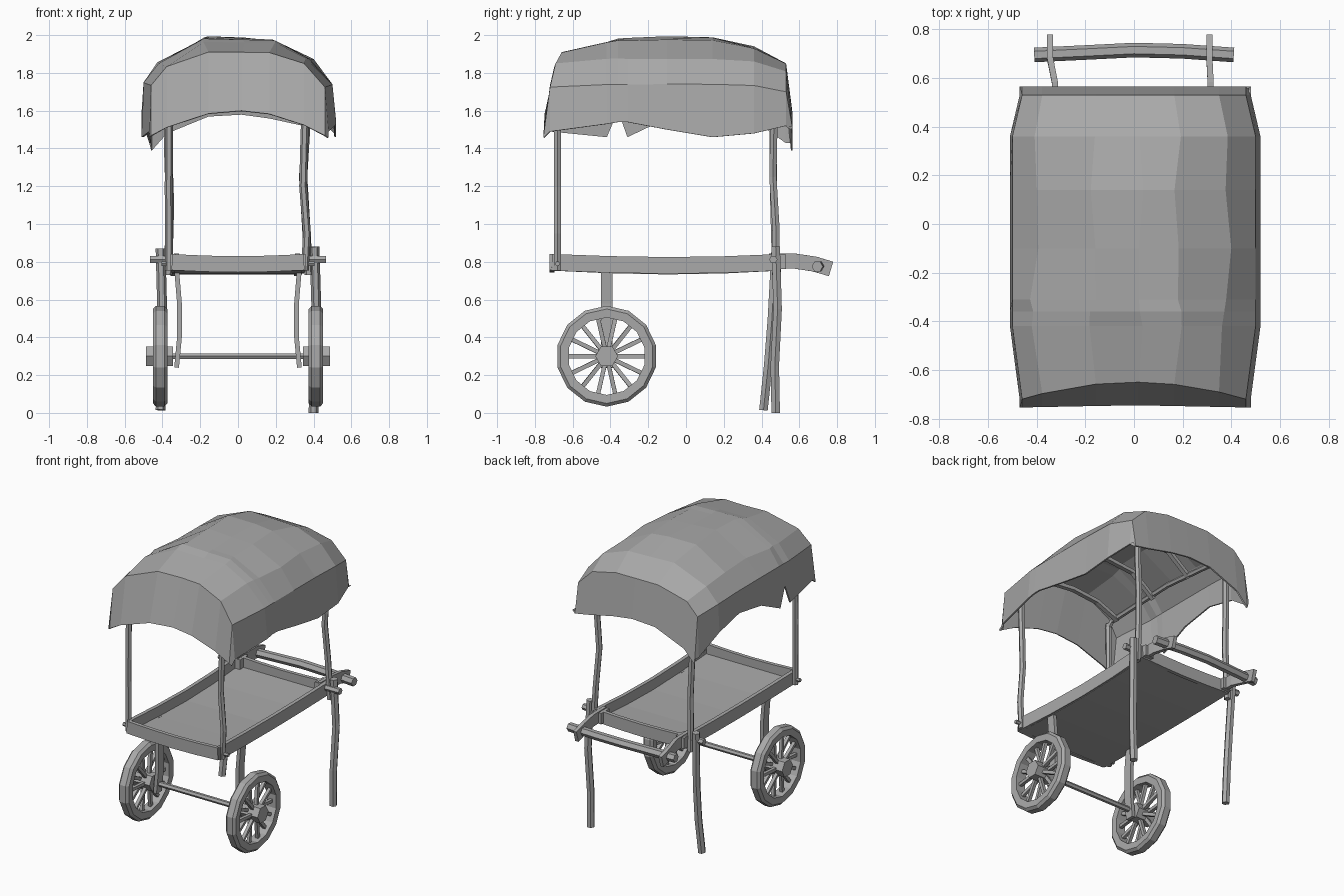
import bpy, bmesh, math, random
from mathutils import Vector

random.seed(4)
if "Cube" in bpy.data.objects:
    bpy.data.objects.remove(bpy.data.objects["Cube"])

grey = bpy.data.materials.new("weathered grey")
grey.use_nodes = True
GREY = (0.4, 0.4, 0.4, 1)
grey.diffuse_color = GREY
grey.node_tree.nodes["Principled BSDF"].inputs["Base Color"].default_value = GREY


def finish(bm, name):
    bmesh.ops.recalc_face_normals(bm, faces=bm.faces)
    mesh = bpy.data.meshes.new(name)
    bm.to_mesh(mesh)
    bm.free()
    mesh.materials.append(grey)
    obj = bpy.data.objects.new(name, mesh)
    bpy.context.collection.objects.link(obj)
    return obj


def rect(w, h):
    return [(-w / 2, -h / 2), (w / 2, -h / 2), (w / 2, h / 2), (-w / 2, h / 2)]


def ngon(r, n=6):
    return [(r * math.cos(math.tau * i / n), r * math.sin(math.tau * i / n)) for i in range(n)]


def sweep(bm, path, section):
    """Sweep a closed section along a path and cap both ends."""
    pts = [Vector(p) for p in path]
    whole = (pts[-1] - pts[0]).normalized()
    ref = Vector((0, 1, 0)) if abs(whole.z) > 0.7 else Vector((0, 0, 1))
    rings = []
    for i, p in enumerate(pts):
        t = (pts[min(i + 1, len(pts) - 1)] - pts[max(i - 1, 0)]).normalized()
        a = t.cross(ref).normalized()
        b = a.cross(t)
        rings.append([bm.verts.new(p + a * u + b * v) for u, v in section])
    n = len(section)
    for r, s in zip(rings, rings[1:]):
        for k in range(n):
            bm.faces.new((r[k], r[(k + 1) % n], s[(k + 1) % n], s[k]))
    bm.faces.new(rings[0])
    bm.faces.new(rings[-1])


def bar(name, path, section):
    bm = bmesh.new()
    sweep(bm, path, section)
    return finish(bm, name)


# Canopy: draped sheet, height drops combined from both directions, plus a hem ring
xs = [-0.5, -0.41, -0.17, 0.02, 0.18, 0.38, 0.5]
drop_x = [0.25, 0.14, 0.0, 0.01, 0.02, 0.12, 0.26]
ys = [-0.65, -0.42, -0.36, -0.31, -0.1, 0.14, 0.36, 0.53]
drop_y = [0.09, 0.03, 0.02, 0.015, 0, 0.01, 0.06, 0.15]
hem_right = [1.49, 1.46, 1.6, 1.46, 1.56, 1.6, 1.55, 1.43]
hem_left = [1.49, 1.53, 1.54, 1.54, 1.5, 1.46, 1.48, 1.52]
hem_back = [1.39, 1.48, 1.57, 1.58, 1.56, 1.52, 1.5]
NX, NY = len(xs), len(ys)


def sheet_point(i, j):
    x, y = xs[i], ys[j]
    z = 2 - math.hypot(drop_x[i], drop_y[j])
    if j == 0:
        y -= 0.28 * x * x
    if j in (0, NY - 1):
        x *= 0.92
    return Vector((x, y, z))


def hem_point(i, j):
    """Hem vertex for outer ring indices -1..NX and -1..NY."""
    ci, cj = min(max(i, 0), NX - 1), min(max(j, 0), NY - 1)
    p = sheet_point(ci, cj)
    if i < 0 or i >= NX:
        p.x += -0.01 if i < 0 else 0.02
        p.z = hem_right[cj] if i < 0 else hem_left[cj]
    if j < 0:
        p.y = -0.745 - 0.02 * abs(p.x)
        p.z = 1.6 - 0.62 * p.x ** 2
    elif j >= NY:
        p.y = 0.565
        p.z = hem_back[ci] if 0 <= i < NX else p.z
    return p


bm = bmesh.new()
grid = {}
for i in range(-1, NX + 1):
    for j in range(-1, NY + 1):
        inside = 0 <= i < NX and 0 <= j < NY
        p = sheet_point(i, j) if inside else hem_point(i, j)
        if inside and 0 < i < NX - 1 and 0 < j < NY - 1:
            p.x += random.uniform(-0.02, 0.02)
            p.z += random.uniform(-0.008, 0.002)
        grid[i, j] = bm.verts.new(p)
for i in range(-1, NX):
    for j in range(-1, NY):
        bm.faces.new((grid[i, j], grid[i + 1, j], grid[i + 1, j + 1], grid[i, j + 1]))
canopy = finish(bm, "canopy")
if sum(f.normal.z for f in canopy.data.polygons) < 0:
    canopy.data.flip_normals()
thick = canopy.modifiers.new("cloth thickness", "SOLIDIFY")
thick.thickness = 0.01
thick.offset = -1

# Roof frame: side rails and bent cross arches
for side, s in (("left", 1), ("right", -1)):
    bar(side + "_roof_rail", [(s * 0.36, -0.69, 1.75), (s * 0.36, -0.64, 1.79),
                              (s * 0.36, -0.1, 1.81), (s * 0.36, 0.47, 1.76)], ngon(0.018))
for k, (y, top) in enumerate([(-0.6, 1.87), (-0.25, 1.93), (0.1, 1.93), (0.45, 1.83)]):
    bar(f"roof_arch_{k + 1}", [(-0.37, y, 1.78), (-0.2, y, top - 0.02), (0, y, top),
                               (0.2, y, top - 0.02), (0.37, y, 1.78)], rect(0.03, 0.025))

# Canopy posts
bar("right_front_post", [(-0.365, -0.68, 0.755), (-0.367, -0.68, 1.2), (-0.362, -0.68, 1.78)], ngon(0.021))
bar("left_front_post", [(0.355, -0.68, 0.755), (0.365, -0.68, 0.95), (0.345, -0.68, 1.2),
                        (0.35, -0.68, 1.4), (0.362, -0.68, 1.78)], ngon(0.021))
bar("right_back_post", [(-0.37, 0.475, 0.73), (-0.36, 0.465, 1.1), (-0.37, 0.46, 1.4),
                        (-0.36, 0.47, 1.77)], ngon(0.022))
bar("left_back_post", [(0.375, 0.48, 0.73), (0.36, 0.475, 1.0), (0.345, 0.46, 1.25),
                       (0.36, 0.465, 1.5), (0.36, 0.47, 1.77)], ngon(0.022))

# Tray: sagging floor with four walls
sag = [(-0.71, 0.0), (-0.4, -0.014), (-0.1, -0.02), (0.2, -0.015), (0.5, 0.0)]
bar("tray_floor", [(0, y, 0.763 + d) for y, d in sag], rect(0.68, 0.02))
for side, s in (("left", 1), ("right", -1)):
    bar(side + "_tray_wall", [(s * (0.345 + d * 0.5), y, 0.797 + d * 0.8) for y, d in sag], rect(0.026, 0.088))
for end, y in (("front", -0.71), ("back", 0.49)):
    bar(end + "_tray_wall", [(-0.35, y, 0.798), (-0.17, y, 0.79), (0, y, 0.787),
                             (0.17, y, 0.79), (0.35, y, 0.798)], rect(0.026, 0.085))

# Push handle
for side, x0, x1 in (("left", 0.315, 0.31), ("right", -0.325, -0.345)):
    bar(side + "_handle_arm", [(x0, 0.44, 0.805), (x0, 0.58, 0.803), (x1, 0.68, 0.788),
                               (x1, 0.768, 0.762)], rect(0.025, 0.08))
    bar(side + "_handle_block", [(x0, 0.44, 0.8), (x0, 0.53, 0.8)], rect(0.065, 0.075))
bar("handle_crossbar", [(-0.41, 0.695, 0.775), (-0.2, 0.705, 0.778), (0, 0.715, 0.78),
                        (0.2, 0.71, 0.778), (0.41, 0.695, 0.775)], ngon(0.03))

# Back legs
bar("left_leg", [(0.4, 0.475, 0), (0.405, 0.47, 0.25), (0.415, 0.485, 0.55),
                 (0.405, 0.475, 0.88)], ngon(0.026))
bar("right_leg", [(-0.41, 0.41, 0.015), (-0.4, 0.435, 0.25), (-0.4, 0.455, 0.5),
                  (-0.41, 0.475, 0.87)], ngon(0.026))

for side, s in (("left", 1), ("right", -1)):
    # Fixing pegs
    bar(side + "_leg_peg", [(s * 0.33, 0.462, 0.812), (s * 0.465, 0.462, 0.812)], ngon(0.022))
    bar(side + "_post_peg", [(s * 0.33, -0.68, 0.79), (s * 0.405, -0.68, 0.79)], ngon(0.013))

    # Wheel struts
    bar(side + "_wheel_strut", [(s * 0.325, -0.42, 0.24), (s * 0.31, -0.42, 0.4),
                                (s * 0.31, -0.42, 0.58), (s * 0.325, -0.42, 0.76)], rect(0.025, 0.06))

    # Wheel: lathed rim, hexagonal hub and radiating spokes
    centre = Vector((s * 0.412, -0.42, 0.3))
    bm = bmesh.new()
    profile = [(-0.036, 0.205), (-0.038, 0.25), (-0.022, 0.267), (0.022, 0.267), (0.038, 0.25), (0.036, 0.205)]
    sides = 14
    rings = []
    for k in range(sides):
        a = math.tau * (k + 0.5) / sides
        rings.append([bm.verts.new(centre + Vector((u, r * math.cos(a), r * math.sin(a)))) for u, r in profile])
    for k in range(sides):
        r, q = rings[k], rings[(k + 1) % sides]
        for m in range(len(profile)):
            n = (m + 1) % len(profile)
            bm.faces.new((r[m], r[n], q[n], q[m]))
    finish(bm, side + "_wheel_rim")
    bar(side + "_hub", [(s * 0.345, -0.42, 0.3), (s * 0.487, -0.42, 0.3)], ngon(0.06))
    bm = bmesh.new()
    for k in range(14):
        a = math.tau * k / 14
        d = Vector((0, math.cos(a), math.sin(a)))
        lean = Vector((0.018 if k % 2 else -0.018, 0, 0))
        sweep(bm, [centre + lean + d * 0.04, centre + d * 0.215], rect(0.022, 0.022))
    finish(bm, side + "_spokes")

bar("axle", [(-0.36, -0.42, 0.3), (0.36, -0.42, 0.3)], ngon(0.018))
